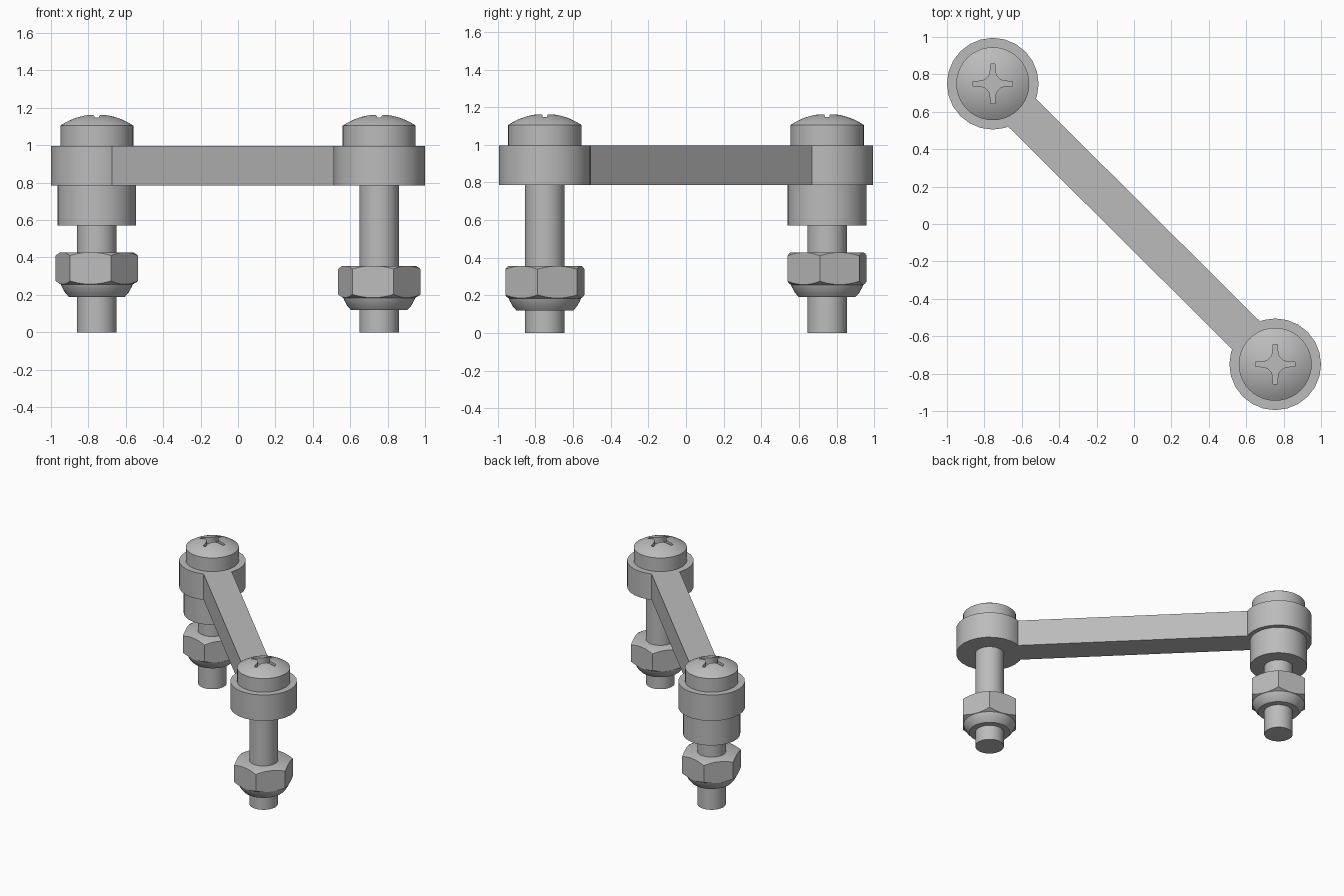
import bpy, bmesh, math
from mathutils import Vector

if "Cube" in bpy.data.objects:
    bpy.data.objects.remove(bpy.data.objects["Cube"], do_unlink=True)

steel = bpy.data.materials.new("steel grey")
steel.use_nodes = True
GREY = (0.5, 0.5, 0.5, 1.0)
steel.diffuse_color = GREY
steel.node_tree.nodes["Principled BSDF"].inputs["Base Color"].default_value = GREY


def finish(name, bm):
    bmesh.ops.remove_doubles(bm, verts=bm.verts, dist=1e-5)
    bmesh.ops.recalc_face_normals(bm, faces=bm.faces)
    mesh = bpy.data.meshes.new(name)
    bm.to_mesh(mesh)
    bm.free()
    mesh.materials.append(steel)
    obj = bpy.data.objects.new(name, mesh)
    bpy.context.collection.objects.link(obj)
    return obj


def lathe(name, profile, x, y, sides, turn=0.0):
    """Closed solid of revolution from (radius, height) points on the axis at both ends."""
    bm = bmesh.new()
    rings = []
    for r, z in profile:
        if r == 0:
            rings.append([bm.verts.new((x, y, z))] * sides)
        else:
            angles = [turn + math.tau * i / sides for i in range(sides)]
            rings.append([bm.verts.new((x + r * math.cos(a), y + r * math.sin(a), z)) for a in angles])
    for low, high in zip(rings, rings[1:]):
        for i in range(sides):
            j = (i + 1) % sides
            bm.faces.new(list(dict.fromkeys((low[i], low[j], high[j], high[i]))))
    # Merge the flat end fans into single faces
    flat = [e for e in bm.edges if len(e.link_faces) == 2
            and abs(e.link_faces[0].normal.length) >= 0 and
            e.verts[0].co.z == e.verts[1].co.z and
            any(v.co.x == x and v.co.y == y for v in e.verts)]
    bmesh.ops.dissolve_edges(bm, edges=flat, use_verts=True)
    return finish(name, bm)


def prism(name, outline, z0, z1):
    bm = bmesh.new()
    face = bm.faces.new([bm.verts.new((px, py, z0)) for px, py in outline])
    extruded = bmesh.ops.extrude_face_region(bm, geom=[face])["geom"]
    for v in extruded:
        if isinstance(v, bmesh.types.BMVert):
            v.co.z = z1
    return finish(name, bm)


def combine(obj, tool, operation):
    mod = obj.modifiers.new("Boolean", "BOOLEAN")
    mod.operation, mod.object, mod.solver = operation, tool, "EXACT"
    bpy.ops.object.select_all(action="DESELECT")
    bpy.context.view_layer.objects.active = obj
    obj.select_set(True)
    bpy.ops.object.modifier_apply(modifier=mod.name)
    bpy.data.objects.remove(tool, do_unlink=True)


def smooth(obj):
    bpy.ops.object.select_all(action="DESELECT")
    bpy.context.view_layer.objects.active = obj
    obj.select_set(True)
    bpy.ops.object.shade_smooth_by_angle(angle=math.radians(30))


def cross_outline(x, y):
    """Four-armed driver recess with a flared centre."""
    arm = [(0.105, -0.012), (0.105, 0.012), (0.06, 0.014), (0.04, 0.022),
           (0.022, 0.04), (0.014, 0.06)]
    pts = []
    for k in range(4):
        c, s = round(math.cos(k * math.pi / 2)), round(math.sin(k * math.pi / 2))
        pts += [(x + px * c - py * s, y + px * s + py * c) for px, py in arm]
    return pts


LOW, TOP = 0.785, 0.995
ENDS = {"back_right": (-0.755, 0.75, 0.19), "front_left": (0.755, -0.75, 0.118)}

# Link: two round eyes joined by a diagonal bar
a, b = (Vector(ENDS[k][:2]) for k in ENDS)
side = (b - a).normalized().orthogonal() * 0.105
link = prism("link_arm", [a + side, b + side, b - side, a - side], LOW, TOP)
for x, y, _ in ENDS.values():
    eye = lathe("eye", [(0, LOW), (0.245, LOW), (0.245, TOP), (0, TOP)], x, y, 24)
    combine(link, eye, "UNION")
smooth(link)

for end, (x, y, nut_z) in ENDS.items():
    # Bolt: plain shank, cylindrical head with a low dome
    head_r, rim, rise = 0.195, 1.105, 0.06
    ball = (head_r ** 2 + rise ** 2) / (2 * rise)
    dome = []
    for i in range(8):
        r = head_r * (1 - i / 8)
        dome.append((r, rim + rise - ball + math.sqrt(ball ** 2 - r * r)))
    bolt = lathe("bolt_" + end, [(0, 0), (0.105, 0), (0.105, TOP), (head_r, TOP)]
                 + dome + [(0, rim + rise)], x, y, 40)
    combine(bolt, prism("recess", cross_outline(x, y), 1.11, 1.3), "DIFFERENCE")
    smooth(bolt)

    # Nut: hexagon with chamfered corners and a rounded collar below
    nut = lathe("nut_" + end, [(0, nut_z), (0.3, nut_z), (0.3, nut_z + 0.237), (0, nut_z + 0.237)],
                x, y, 6, math.radians(-10))
    for v in nut.data.vertices:
        v.co.x = x + (v.co.x - x) * 0.224 / 0.3
        v.co.y = y + (v.co.y - y) * 0.224 / 0.3
    shape = [(0, -0.01), (0.143, -0.01), (0.15, 0), (0.172, 0.025), (0.188, 0.055),
             (0.192, 0.066), (0.23, 0.088), (0.23, 0.217), (0.19, 0.24), (0, 0.24)]
    envelope = lathe("envelope", [(r, nut_z + z) for r, z in shape], x, y, 48)
    combine(nut, envelope, "INTERSECT")
    smooth(nut)

# Spacer sleeve under one eye
x, y, _ = ENDS["back_right"]
smooth(lathe("spacer", [(0, 0.57), (0.21, 0.57), (0.21, LOW), (0, LOW)], x, y, 40))
